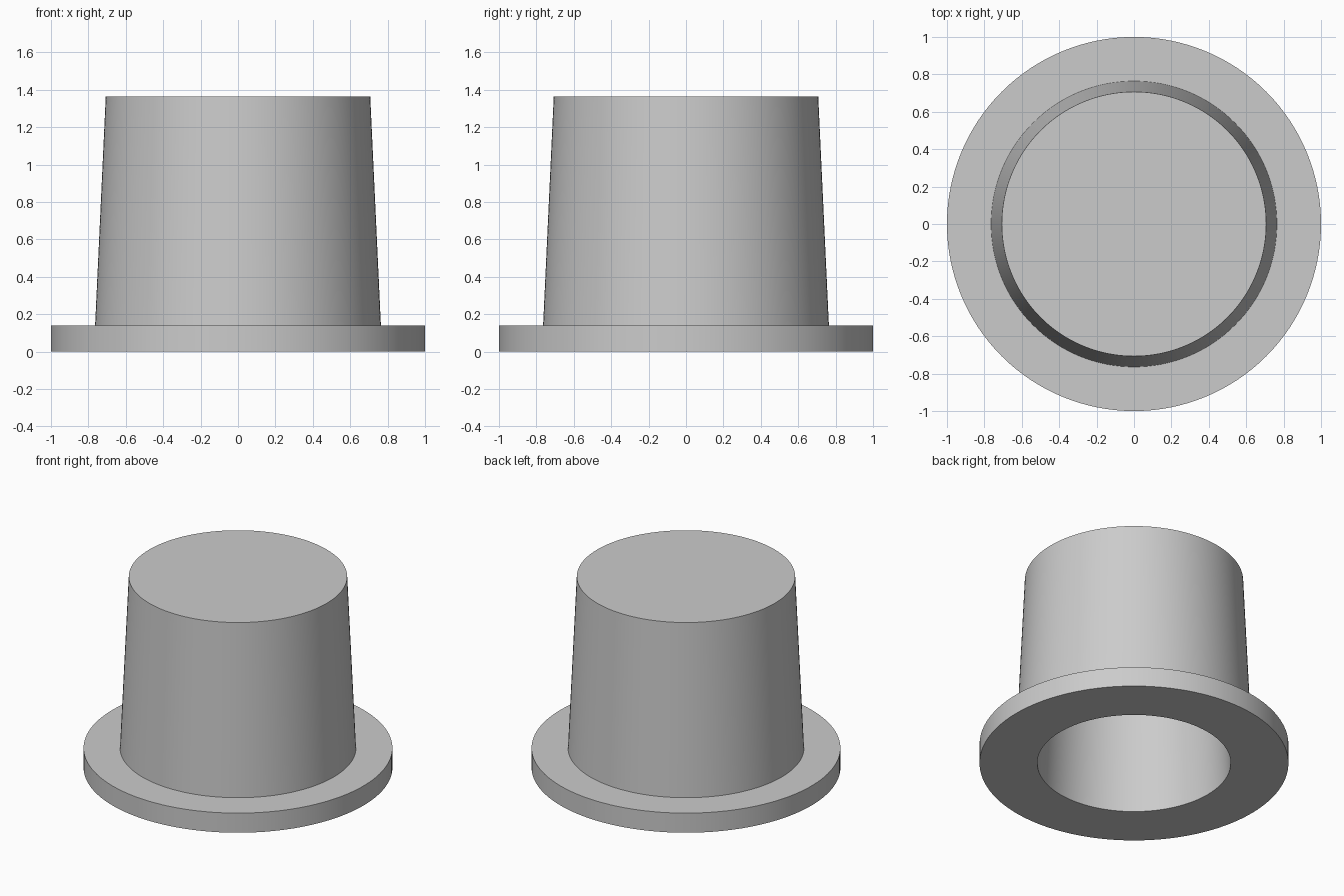
import bpy
import bmesh
from math import tau, radians
from mathutils import Vector

cube = bpy.data.objects.get("Cube")
if cube:
    bpy.data.objects.remove(cube, do_unlink=True)

SEGMENTS = 128
HEIGHT = 1.365
FLANGE = 0.14   # flange height
WALL = 0.14     # wall and closed end thickness
GREY = (0.6, 0.6, 0.6, 1.0)


def make_material(name, colour):
    mat = bpy.data.materials.new(name)
    mat.use_nodes = True
    mat.diffuse_color = colour
    mat.node_tree.nodes["Principled BSDF"].inputs["Base Color"].default_value = colour
    return mat


def lathe(name, profile, mat):
    """Spin a (radius, z) profile that starts and ends on the z axis."""
    bm = bmesh.new()
    verts = [bm.verts.new((r, 0, z)) for r, z in profile]
    edges = [bm.edges.new(pair) for pair in zip(verts, verts[1:])]
    bmesh.ops.spin(bm, geom=verts + edges, cent=Vector(), axis=(0, 0, 1),
                   angle=tau, steps=SEGMENTS, use_merge=True)
    bmesh.ops.remove_doubles(bm, verts=bm.verts, dist=0.0001)
    bmesh.ops.recalc_face_normals(bm, faces=bm.faces)
    mesh = bpy.data.meshes.new(name)
    bm.to_mesh(mesh)
    bm.free()
    mesh.materials.append(mat)
    obj = bpy.data.objects.new(name, mesh)
    bpy.context.collection.objects.link(obj)
    bpy.ops.object.select_all(action="DESELECT")
    obj.select_set(True)
    bpy.context.view_layer.objects.active = obj
    bpy.ops.object.shade_smooth_by_angle(angle=radians(30))
    return obj


# Hollow tapered cap with a flange around its open lower end
profile = [
    (0, HEIGHT), (0.707, HEIGHT),              # closed top
    (0.764, FLANGE),                           # tapered outer wall
    (1, FLANGE), (1, 0),                       # flange
    (0.626, 0),                                # opening
    (0.57, HEIGHT - WALL), (0, HEIGHT - WALL)  # tapered cavity
]
lathe("flanged_cap", profile, make_material("plain grey", GREY))
